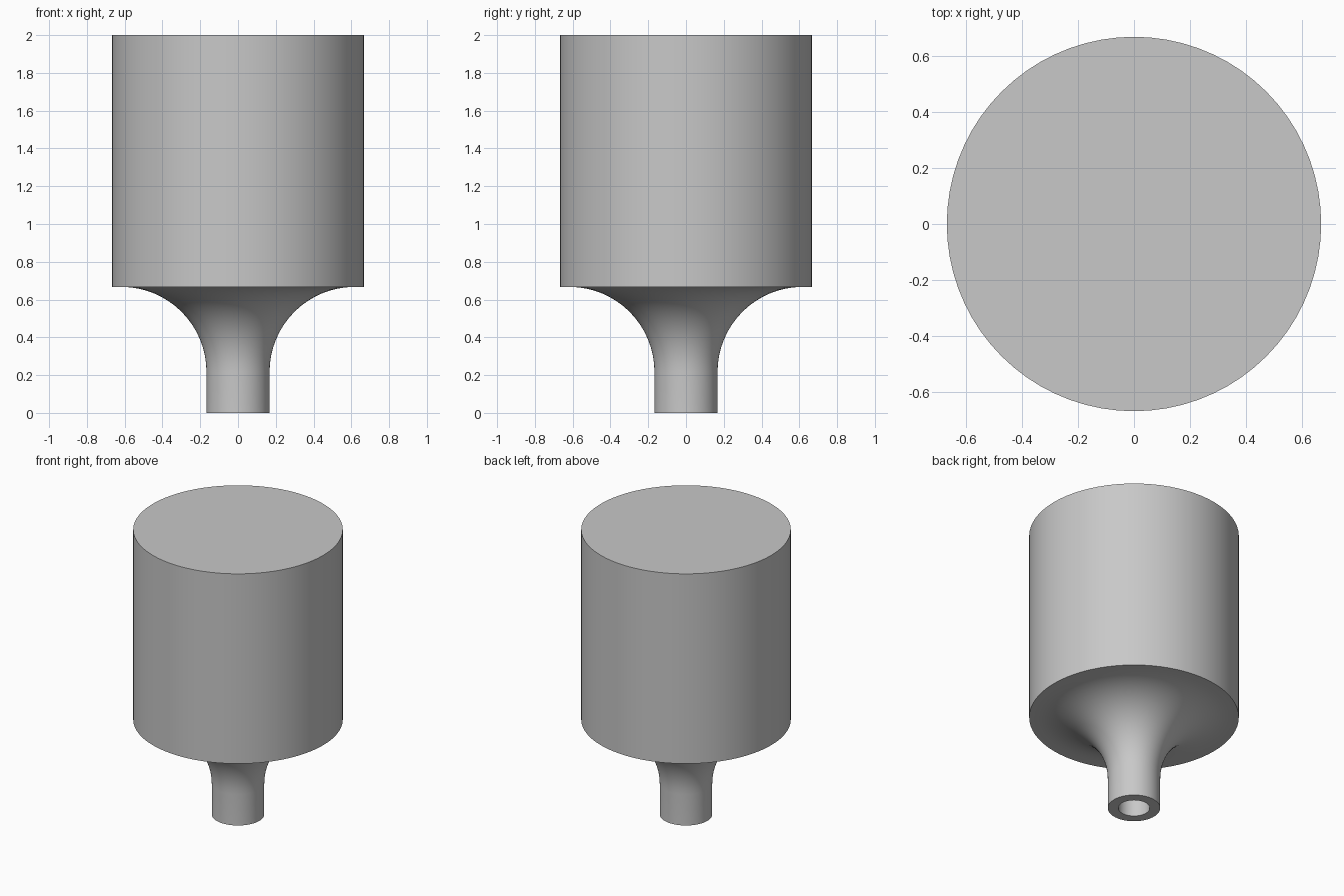
import bpy, bmesh, math

if "Cube" in bpy.data.objects:
    bpy.data.objects.remove(bpy.data.objects["Cube"])

R_BODY, R_STEM, R_BORE = 0.667, 0.167, 0.1
Z_BODY, Z_TOP, Z_BORE = 0.667, 2.0, 0.667
FILLET, SEGMENTS = 0.45, 72

# Profile from the blind bore end, down and around the stem, up to the body top
profile = [(0, Z_BORE), (R_BORE, Z_BORE), (R_BORE, 0), (R_STEM, 0)]
cx, cz = R_STEM + FILLET, Z_BODY - FILLET
for i in range(17):
    a = math.pi - (math.pi / 2) * i / 16
    profile.append((cx + FILLET * math.cos(a), cz + FILLET * math.sin(a)))
profile += [(R_BODY, Z_BODY), (R_BODY, Z_TOP), (0, Z_TOP)]

# Revolve the profile about z
bm = bmesh.new()
verts = [bm.verts.new((r, 0, z)) for r, z in profile]
edges = [bm.edges.new(pair) for pair in zip(verts, verts[1:])]
bmesh.ops.spin(bm, geom=verts + edges, cent=(0, 0, 0), axis=(0, 0, 1),
               angle=2 * math.pi, steps=SEGMENTS, use_merge=False)
bmesh.ops.remove_doubles(bm, verts=bm.verts, dist=1e-4)
bmesh.ops.recalc_face_normals(bm, faces=bm.faces)
mesh = bpy.data.meshes.new("cylinder_with_hollow_stem")
bm.to_mesh(mesh)
bm.free()

grey = bpy.data.materials.new("light grey")
grey.diffuse_color = (0.58, 0.58, 0.58, 1)
grey.use_nodes = True
grey.node_tree.nodes["Principled BSDF"].inputs["Base Color"].default_value = grey.diffuse_color
mesh.materials.append(grey)

part = bpy.data.objects.new("cylinder_with_hollow_stem", mesh)
bpy.context.collection.objects.link(part)
bpy.context.view_layer.objects.active = part
part.select_set(True)
bpy.ops.object.shade_smooth_by_angle(angle=math.radians(30))
